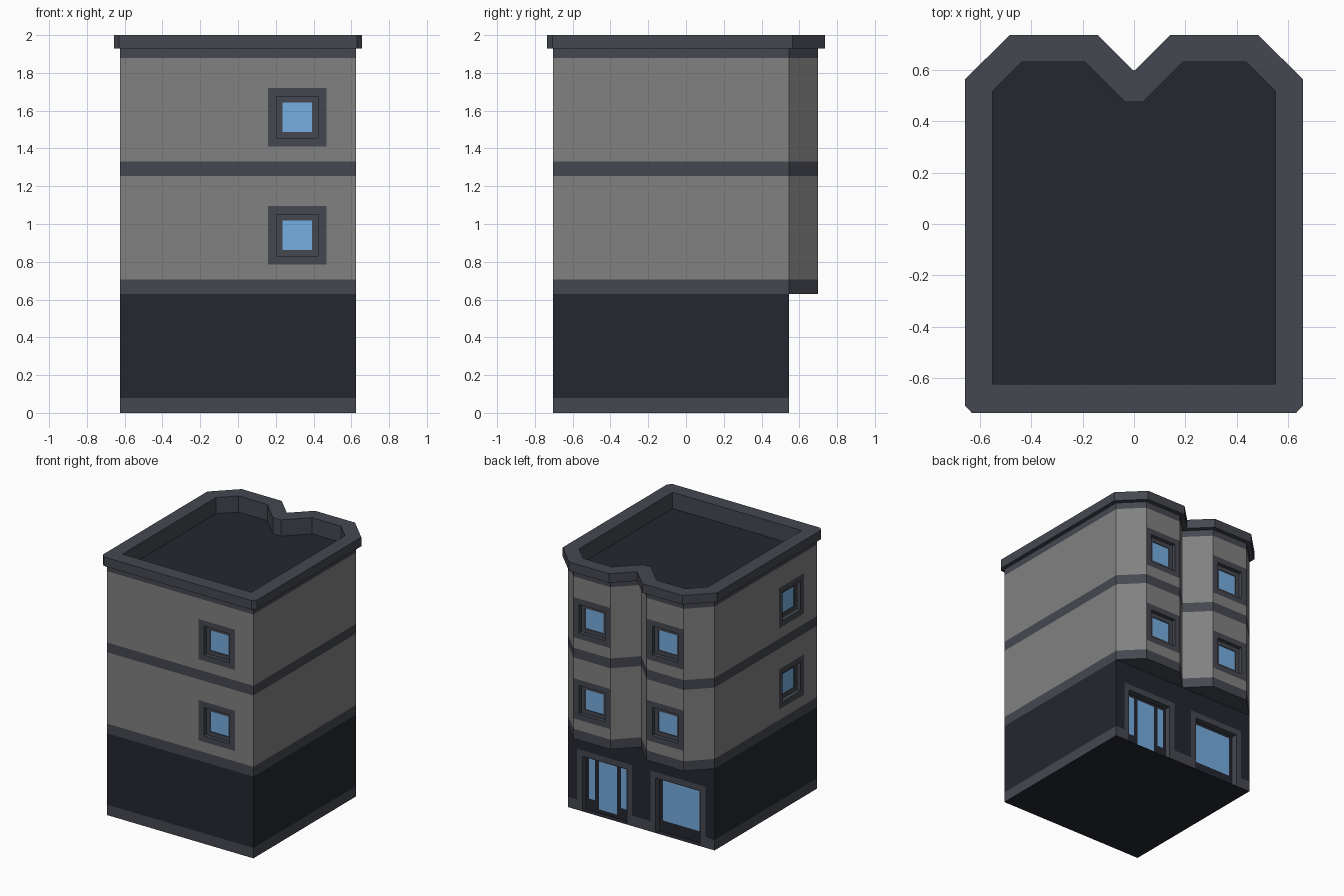
import bpy, bmesh
from mathutils import Vector

if "Cube" in bpy.data.objects:
    bpy.data.objects.remove(bpy.data.objects["Cube"])


def material(name, color):
    m = bpy.data.materials.new(name)
    m.diffuse_color = (*color, 1)
    m.use_nodes = True
    m.node_tree.nodes["Principled BSDF"].inputs["Base Color"].default_value = m.diffuse_color
    return m


WALL, TRIM, DARK, GLASS = range(4)
MATS = [material("wall_grey", (0.22, 0.22, 0.22)), material("trim_slate", (0.06, 0.064, 0.082)),
        material("shop_dark", (0.018, 0.02, 0.03)), material("window_blue", (0.18, 0.42, 0.75))]


def finish(bm, name):
    me = bpy.data.meshes.new(name)
    bm.to_mesh(me)
    bm.free()
    for m in MATS:
        me.materials.append(m)
    ob = bpy.data.objects.new(name, me)
    bpy.context.collection.objects.link(ob)
    return ob


def face(bm, pts, mat):
    f = bm.faces.new([bm.verts.new(p) for p in pts])
    f.material_index = mat
    return f


def bands(bm, outline, levels, mats):
    """Stack of wall bands following a plan outline."""
    loops = [[bm.verts.new((x, y, z)) for x, y in outline] for z in levels]
    n = len(outline)
    for a, b, m in zip(loops, loops[1:], mats):
        for i in range(n):
            j = (i + 1) % n
            bm.faces.new((a[i], a[j], b[j], b[i])).material_index = m
    return loops


def ring(bm, outer, inner, z, mat, up):
    """Flat ring between two outlines."""
    edges = []
    for loop in (outer, inner):
        vs = [bm.verts.new((x, y, z)) for x, y in loop]
        edges += [bm.edges.new((vs[i - 1], vs[i])) for i in range(len(vs))]
    res = bmesh.ops.triangle_fill(bm, edges=edges, use_beauty=True)
    for f in [g for g in res["geom"] if isinstance(g, bmesh.types.BMFace)]:
        f.material_index = mat
        f.normal_update()
        if (f.normal.z > 0) != up:
            f.normal_flip()


def mirrored(half):
    """Close a right-hand half outline (front to back) across x = 0."""
    return half + [(-x, y) for x, y in reversed(half) if abs(x) > 1e-6]


def cut_hole(bm, c, n, hw, z0, z1):
    """Remove a rectangle from the wall with outward normal n at c."""
    c, n = Vector((*c, 0)), Vector((*n, 0))
    u = Vector((-n.y, n.x, 0))

    def facade():
        bm.normal_update()
        return [f for f in bm.faces if f.normal.dot(n) > 0.99
                and abs((f.calc_center_median() - c).dot(n)) < 1e-3]
    for co, no in ((c - u * hw, u), (c + u * hw, u),
                   (Vector((0, 0, z0)), Vector((0, 0, 1))), (Vector((0, 0, z1)), Vector((0, 0, 1)))):
        fs = facade()
        geom = list({e for f in fs for e in (*f.verts, *f.edges)}) + fs
        bmesh.ops.bisect_plane(bm, geom=geom, dist=1e-5, plane_co=co, plane_no=no)
    gone = []
    for f in facade():
        m = f.calc_center_median()
        if abs((m - c).dot(u)) < hw and z0 < m.z < z1:
            gone.append(f)
    bmesh.ops.delete(bm, geom=gone, context='FACES')


def opening(name, c, n, hw, z0, z1, steps, panes=(), sill=True):
    """Frame made of nested rectangles; steps = (inset, depth, material)."""
    bm = bmesh.new()

    def P(u, z, d):
        return (c[0] - n[1] * u - n[0] * d, c[1] + n[0] * u - n[1] * d, z)

    def rect(inset, d):
        w, lo, hi = hw - inset, z0 + (inset if sill else 0), z1 - inset
        return [P(-w, lo, d), P(w, lo, d), P(w, hi, d), P(-w, hi, d)]
    prev = rect(0, 0)
    for inset, d, mat in steps:
        cur = rect(inset, d)
        for i in range(0 if sill else 1, 4):
            j = (i + 1) % 4
            face(bm, [prev[i], prev[j], cur[j], cur[i]], mat)
        prev = cur
    face(bm, prev, GLASS if sill else DARK)
    d = steps[-1][1] - 0.004
    for u0, u1, lo, hi in panes:
        face(bm, [P(u0, lo, d), P(u1, lo, d), P(u1, hi, d), P(u0, hi, d)], GLASS)
    bmesh.ops.remove_doubles(bm, verts=bm.verts, dist=1e-5)
    finish(bm, name)


# plan outlines
BASE = mirrored([(0.625, -0.705), (0.625, 0.545)])
BAYS = mirrored([(0.625, -0.705), (0.625, 0.545), (0.47, 0.70), (0.155, 0.70), (0, 0.545)])
RIM = mirrored([(0.63, -0.735), (0.657, -0.707), (0.657, 0.563), (0.483, 0.735), (0.142, 0.735), (0, 0.595)])
INNER = mirrored([(0.55, -0.623), (0.55, 0.517), (0.437, 0.63), (0.19, 0.63), (0.035, 0.475)])
Q = 0.3125

# ground floor with shop openings
bm = bmesh.new()
bottom = bands(bm, BASE, [0, 0.08, 0.63], [TRIM, DARK])[0]
bm.faces.new(bottom[::-1]).material_index = DARK
for s in (1, -1):
    cut_hole(bm, (s * Q, 0.545), (0, 1), 0.235, 0, 0.47)
finish(bm, "ground_floor")

# upper floors with twin bays and their undersides
windows = [("front_window", (Q, -0.705), (0, -1)), ("left_window", (-0.625, -0.3925), (-1, 0)),
           ("right_bay_window", (Q, 0.70), (0, 1)), ("left_bay_window", (-Q, 0.70), (0, 1))]
FLOORS = [(0.785, 1.095), (1.41, 1.72)]
bm = bmesh.new()
bands(bm, BAYS, [0.63, 0.705, 1.255, 1.33, 1.88, 1.93], [TRIM, WALL, TRIM, WALL, TRIM])
for s in (1, -1):
    pts = [(s * x, y, 0.63) for x, y in ((0.625, 0.545), (0.47, 0.70), (0.155, 0.70), (0, 0.545))]
    face(bm, pts[::-s], TRIM)
for _, c, n in windows:
    for z0, z1 in FLOORS:
        cut_hole(bm, c, n, 0.155, z0, z1)
finish(bm, "upper_floors")

# square windows
for name, c, n in windows:
    for k, (z0, z1) in enumerate(FLOORS):
        opening(f"{name}_{k + 1}", c, n, 0.155, z0, z1,
                [(0.045, 0, TRIM), (0.045, 0.03, TRIM), (0.077, 0.03, TRIM), (0.077, 0.036, TRIM)])

# shop entrance and display window
shop = [(0.045, 0, TRIM), (0.045, 0.045, TRIM)]
opening("shop_entrance", (Q, 0.545), (0, 1), 0.235, 0, 0.47, shop,
        [(-0.078, 0.078, 0.03, 0.40), (-0.16, -0.11, 0.09, 0.40), (0.11, 0.16, 0.09, 0.40)], False)
opening("shop_window", (-Q, 0.545), (0, 1), 0.235, 0, 0.47, shop, [(-0.157, 0.157, 0.09, 0.40)], False)

# cornice and parapet
bm = bmesh.new()
bands(bm, RIM, [1.93, 2.0], [TRIM])
ring(bm, RIM, BAYS, 1.93, TRIM, False)
ring(bm, RIM, INNER, 2.0, TRIM, True)
bands(bm, INNER[::-1], [1.875, 2.0], [TRIM])
bmesh.ops.remove_doubles(bm, verts=bm.verts, dist=1e-5)
finish(bm, "cornice")

# flat roof
bm = bmesh.new()
face(bm, [(x, y, 1.875) for x, y in INNER], DARK)
finish(bm, "roof")
